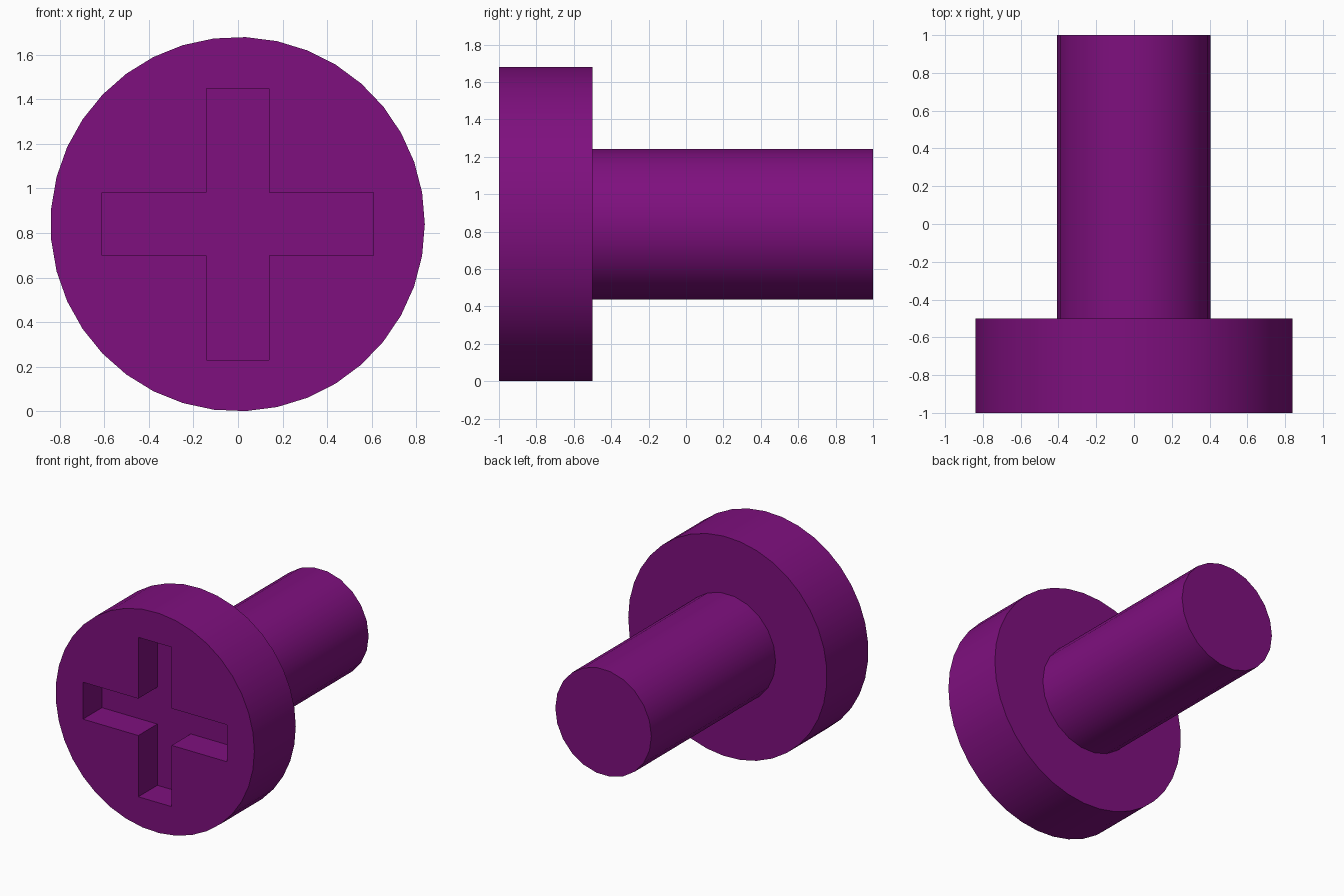
import bpy, bmesh, math

cube = bpy.data.objects.get("Cube")
if cube:
    bpy.data.objects.remove(cube, do_unlink=True)

CX, CZ = -0.0015, 0.84          # axis of the screw
HEAD_R, SHAFT_R = 0.84, 0.406
FRONT, SHOULDER, TIP = -1.0, -0.5, 1.0
ARM_LEN, ARM_HALF, RECESS = 0.609, 0.141, 0.23

purple = bpy.data.materials.new("purple")
purple.use_nodes = True
colour = (0.21, 0.005, 0.21, 1.0)
purple.diffuse_color = colour
bsdf = next(n for n in purple.node_tree.nodes if n.type == 'BSDF_PRINCIPLED')
bsdf.inputs["Base Color"].default_value = colour


def circle(radius, sides):
    return [(radius * math.cos(math.tau * i / sides),
             radius * math.sin(math.tau * i / sides)) for i in range(sides)]


def prism(name, outline, y0, y1):
    """Extrude an (x, z) outline around the axis from y0 to y1."""
    bm = bmesh.new()
    face = bm.faces.new([bm.verts.new((CX + x, y0, CZ + z)) for x, z in outline])
    ext = bmesh.ops.extrude_face_region(bm, geom=[face])
    moved = [v for v in ext["geom"] if isinstance(v, bmesh.types.BMVert)]
    bmesh.ops.translate(bm, verts=moved, vec=(0, y1 - y0, 0))
    # keep a closed solid with outward normals
    if not face.is_valid or face not in bm.faces[:] or len(bm.faces) < len(outline) + 2:
        bmesh.ops.holes_fill(bm, edges=[e for e in bm.edges if e.is_boundary], sides=0)
    bmesh.ops.recalc_face_normals(bm, faces=bm.faces)
    mesh = bpy.data.meshes.new(name)
    bm.to_mesh(mesh)
    bm.free()
    mesh.materials.append(purple)
    obj = bpy.data.objects.new(name, mesh)
    bpy.context.collection.objects.link(obj)
    return obj


def activate(obj):
    bpy.ops.object.select_all(action='DESELECT')
    obj.select_set(True)
    bpy.context.view_layer.objects.active = obj


# Round head and plain shaft
head = prism("head", circle(HEAD_R, 37), FRONT, SHOULDER)
shaft = prism("shaft", circle(SHAFT_R, 22), SHOULDER, TIP)

# Cross-shaped driver recess: one arm corner turned through four quarters
cross = []
for quarter in range(4):
    c, s = [(1, 0), (0, 1), (-1, 0), (0, -1)][quarter]
    for x, z in ((ARM_LEN, -ARM_HALF), (ARM_LEN, ARM_HALF), (ARM_HALF, ARM_HALF)):
        cross.append((x * c - z * s, x * s + z * c))
cutter = prism("recess_cutter", cross, FRONT - 0.1, FRONT + RECESS)
cutter.hide_render = True

cut = head.modifiers.new("recess", 'BOOLEAN')
cut.operation = 'DIFFERENCE'
cut.solver = 'EXACT'
cut.object = cutter
activate(head)
bpy.ops.object.modifier_apply(modifier=cut.name)
bpy.data.objects.remove(cutter, do_unlink=True)

# Smooth round walls, crisp rims
for part in (head, shaft):
    activate(part)
    bpy.ops.object.shade_smooth_by_angle(angle=math.radians(30))
